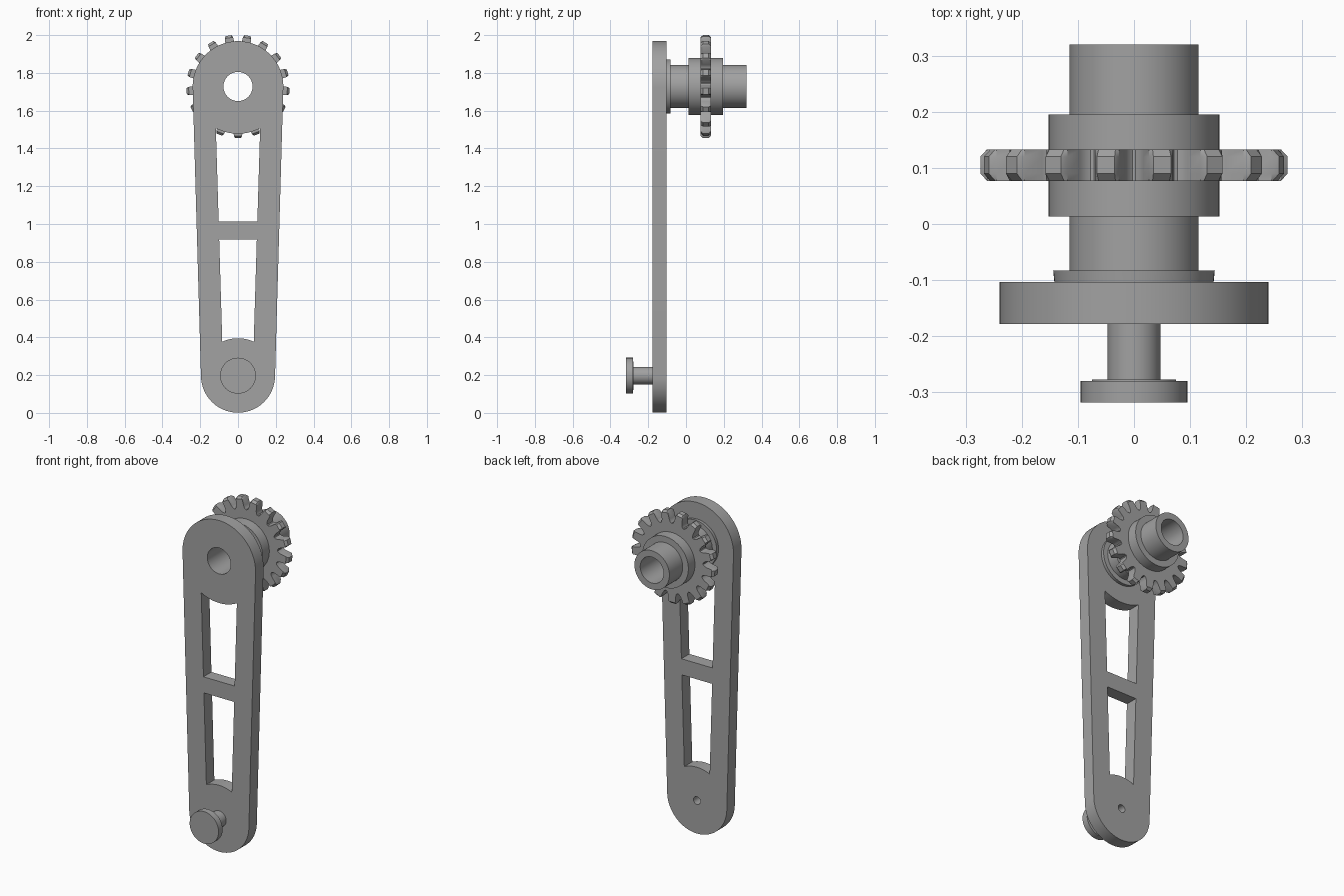
import bpy, bmesh
from math import sin, cos, pi, radians, asin, sqrt, atan2

if "Cube" in bpy.data.objects:
    bpy.data.objects.remove(bpy.data.objects["Cube"], do_unlink=True)

TOP, BOTTOM = 1.728, 0.197          # heights of the axle and the pin
BORE, PIN_HOLE = 0.077, 0.023
FRONT, BACK = -0.178, -0.103        # faces of the arm

steel = bpy.data.materials.new("grey metal")
steel.use_nodes = True
grey = (0.36, 0.36, 0.36, 1)
steel.diffuse_color = grey
steel.node_tree.nodes["Principled BSDF"].inputs["Base Color"].default_value = grey


def finish(name, bm):
    """Clean the mesh, make the object and shade it."""
    bmesh.ops.remove_doubles(bm, verts=bm.verts, dist=1e-5)
    bmesh.ops.recalc_face_normals(bm, faces=bm.faces)
    mesh = bpy.data.meshes.new(name)
    bm.to_mesh(mesh)
    bm.free()
    mesh.materials.append(steel)
    ob = bpy.data.objects.new(name, mesh)
    bpy.context.collection.objects.link(ob)
    bpy.ops.object.select_all(action='DESELECT')
    ob.select_set(True)
    bpy.context.view_layer.objects.active = ob
    bpy.ops.object.shade_smooth_by_angle(angle=radians(30))
    return ob


def skin(name, rings, closed):
    """Join successive rings of points with quads."""
    bm = bmesh.new()
    rows = [[bm.verts.new(p) for p in ring] for ring in rings]
    pairs = list(zip(rows, rows[1:]))
    if closed:
        pairs.append((rows[-1], rows[0]))
    for a, b in pairs:
        for i in range(len(a)):
            j = (i + 1) % len(a)
            bm.faces.new((a[i], a[j], b[j], b[i]))
    bmesh.ops.dissolve_degenerate(bm, dist=1e-6, edges=bm.edges)
    return finish(name, bm)


def lathe(name, profile, z, closed=True, n=64):
    """Turn (radius, y) points about an axis along y."""
    rings = [[(r * sin(2 * pi * i / n), y, z + r * cos(2 * pi * i / n))
              for i in range(n)] for r, y in profile]
    return skin(name, rings, closed)


def arc(r, z, start, end, n):
    """Points of an arc, with angles measured from +x."""
    return [(r * cos(start + (end - start) * i / n),
             z + r * sin(start + (end - start) * i / n)) for i in range(n + 1)]


def plate(name, loops, y0, y1):
    """Extrude an outline with holes from y0 to y1."""
    curve = bpy.data.curves.new(name + "_outline", 'CURVE')
    curve.dimensions = '2D'
    curve.fill_mode = 'BOTH'
    curve.extrude = (y1 - y0) / 2
    for loop in loops:
        spline = curve.splines.new('POLY')
        spline.points.add(len(loop) - 1)
        for p, (x, z) in zip(spline.points, loop):
            p.co = (x, z, 0, 1)
        spline.use_cyclic_u = True
    helper = bpy.data.objects.new(name + "_outline", curve)
    bpy.context.collection.objects.link(helper)
    deps = bpy.context.evaluated_depsgraph_get()
    mesh = bpy.data.meshes.new_from_object(helper.evaluated_get(deps))
    bm = bmesh.new()
    bm.from_mesh(mesh)
    bpy.data.objects.remove(helper, do_unlink=True)
    bpy.data.meshes.remove(mesh)
    for v in bm.verts:
        x, z, d = v.co
        v.co = (x, (y0 + y1) / 2 - d, z)
    return finish(name, bm)


# Arm: two round ends joined by tangents, with two windows and two holes
R_TOP, R_END = 0.24, 0.196
tilt = asin((R_TOP - R_END) / (TOP - BOTTOM))
outline = (arc(R_TOP, TOP, -tilt, pi + tilt, 48)
           + arc(R_END, BOTTOM, pi + tilt, 2 * pi - tilt, 48))


def window_x(z):
    return 0.072 + 0.03 * z


def window_arc(r, z, corner_z):
    x = window_x(corner_z)
    a = atan2(sqrt(r * r - x * x), x)
    return arc(r, z, a, pi - a, 12)


upper = [(x, 2 * TOP - z) for x, z in window_arc(0.25, TOP, 1.508)]
upper += [(-window_x(1.012), 1.012), (window_x(1.012), 1.012)]
lower = window_arc(0.198, BOTTOM, 0.377)
lower += [(-window_x(0.917), 0.917), (window_x(0.917), 0.917)]
bore = arc(BORE, TOP, 0, 2 * pi, 64)[:-1]
pin_hole = arc(PIN_HOLE, BOTTOM, 0, 2 * pi, 32)[:-1]
plate("arm", [outline, upper, lower, bore, pin_hole], FRONT, BACK)

# Hollow axle with a flange against the arm
lathe("axle", [(BORE, BACK), (0.142, BACK), (0.144, -0.083), (0.115, -0.083),
               (0.115, 0.32), (BORE, 0.32)], TOP)

# Hub carrying the gear
lathe("gear_hub", [(0.11, 0.013), (0.152, 0.013), (0.152, 0.195), (0.11, 0.195)], TOP)

# Handle pin with a round head and a blind hole from the back
lathe("handle_pin", [(0, -0.318), (0.095, -0.318), (0.095, -0.28), (0.075, -0.28),
                     (0.075, -0.277), (0.047, -0.277), (0.047, FRONT),
                     (PIN_HOLE, FRONT), (PIN_HOLE, -0.28), (0, -0.28)],
      BOTTOM, closed=False)

# Gear: chamfered teeth with rounded gaps, one tooth pointing down
TEETH, SHOULDER = 17, 0.262
half_tooth = [(0.016, 0.274), (0.022, SHOULDER), (0.025, 0.225), (0.029, 0.212), (0.035, 0.206)]
tooth = [(-w, r) for w, r in reversed(half_tooth)] + half_tooth


def gear_ring(y, limit, inner=None):
    ring = []
    for t in range(TEETH):
        for w, r in tooth:
            a = pi + 2 * pi * t / TEETH + w / r
            rr = inner or min(r, limit)
            ring.append((rr * sin(a), y, TOP + rr * cos(a)))
    return ring


skin("gear", [gear_ring(0.077, 1, 0.14), gear_ring(0.077, SHOULDER),
              gear_ring(0.09, 1), gear_ring(0.12, 1),
              gear_ring(0.133, SHOULDER), gear_ring(0.133, 1, 0.14)], True)
